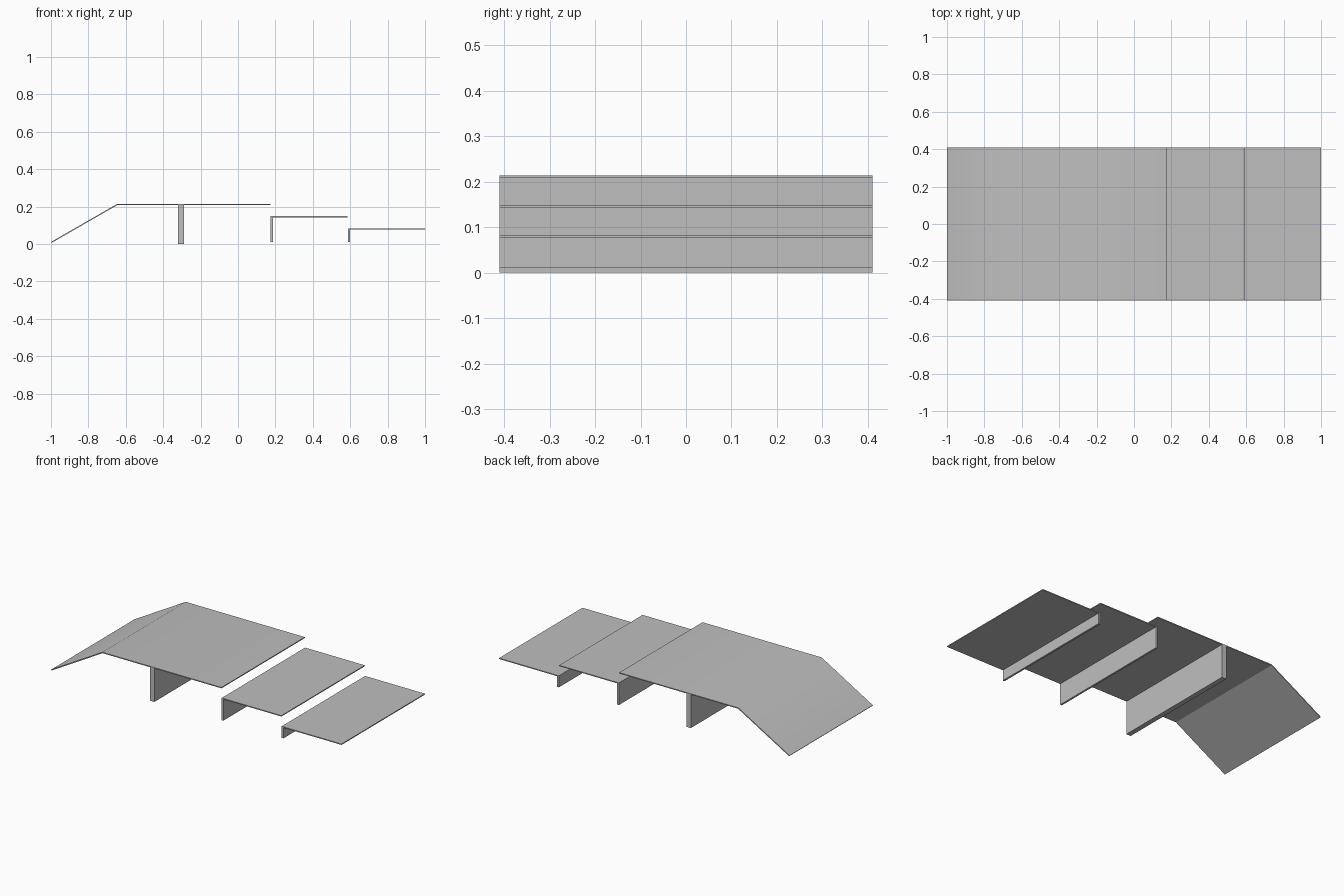
import bpy
import bmesh
import math

cube = bpy.data.objects.get("Cube")
if cube:
    bpy.data.objects.remove(cube, do_unlink=True)

HALF_WIDTH = 0.41
SHEET = 0.006

grey = bpy.data.materials.new("light grey")
grey.use_nodes = True
colour = (0.52, 0.52, 0.52, 1)
grey.diffuse_color = colour
grey.node_tree.nodes["Principled BSDF"].inputs["Base Color"].default_value = colour


def extrude_profile(name, profile):
    """Extrude an x-z outline across the full width."""
    bm = bmesh.new()
    face = bm.faces.new([bm.verts.new((x, -HALF_WIDTH, z)) for x, z in profile])
    result = bmesh.ops.extrude_face_region(bm, geom=[face])
    moved = [v for v in result["geom"] if isinstance(v, bmesh.types.BMVert)]
    bmesh.ops.translate(bm, verts=moved, vec=(0, 2 * HALF_WIDTH, 0))
    bmesh.ops.recalc_face_normals(bm, faces=bm.faces)
    mesh = bpy.data.meshes.new(name)
    bm.to_mesh(mesh)
    bm.free()
    mesh.materials.append(grey)
    obj = bpy.data.objects.new(name, mesh)
    bpy.context.collection.objects.link(obj)
    return obj


def slab(name, x0, x1, z0, z1):
    return extrude_profile(name, [(x0, z0), (x1, z0), (x1, z1), (x0, z1)])


# Top deck with its sloping ramp in one bent sheet
top = 0.214
deck = extrude_profile("ramp_and_top_deck", [
    (-1.0, 0.011), (-0.997, 0.006), (-0.645, top - SHEET),
    (0.173, top - SHEET), (0.173, top), (-0.647, top)])

# The bend is soft on the upper side and crisp underneath
bpy.ops.object.select_all(action='DESELECT')
deck.select_set(True)
bpy.context.view_layer.objects.active = deck
bpy.ops.object.shade_smooth_by_angle(angle=math.radians(35))
for poly in deck.data.polygons:
    if poly.normal.z < 0.5:
        poly.use_smooth = False

# Wall carrying the top deck
slab("top_deck_support", -0.32, -0.289, 0, top - SHEET)

# Two lower steps, each a sheet on a thin riser along its inner edge
for name, x0, x1, z in (("middle_step", 0.175, 0.586, 0.149),
                        ("lower_step", 0.588, 1.0, 0.083)):
    slab(name + "_tread", x0, x1, z - SHEET, z)
    slab(name + "_riser", x0, x0 + 0.012, 0.011, z - SHEET)
